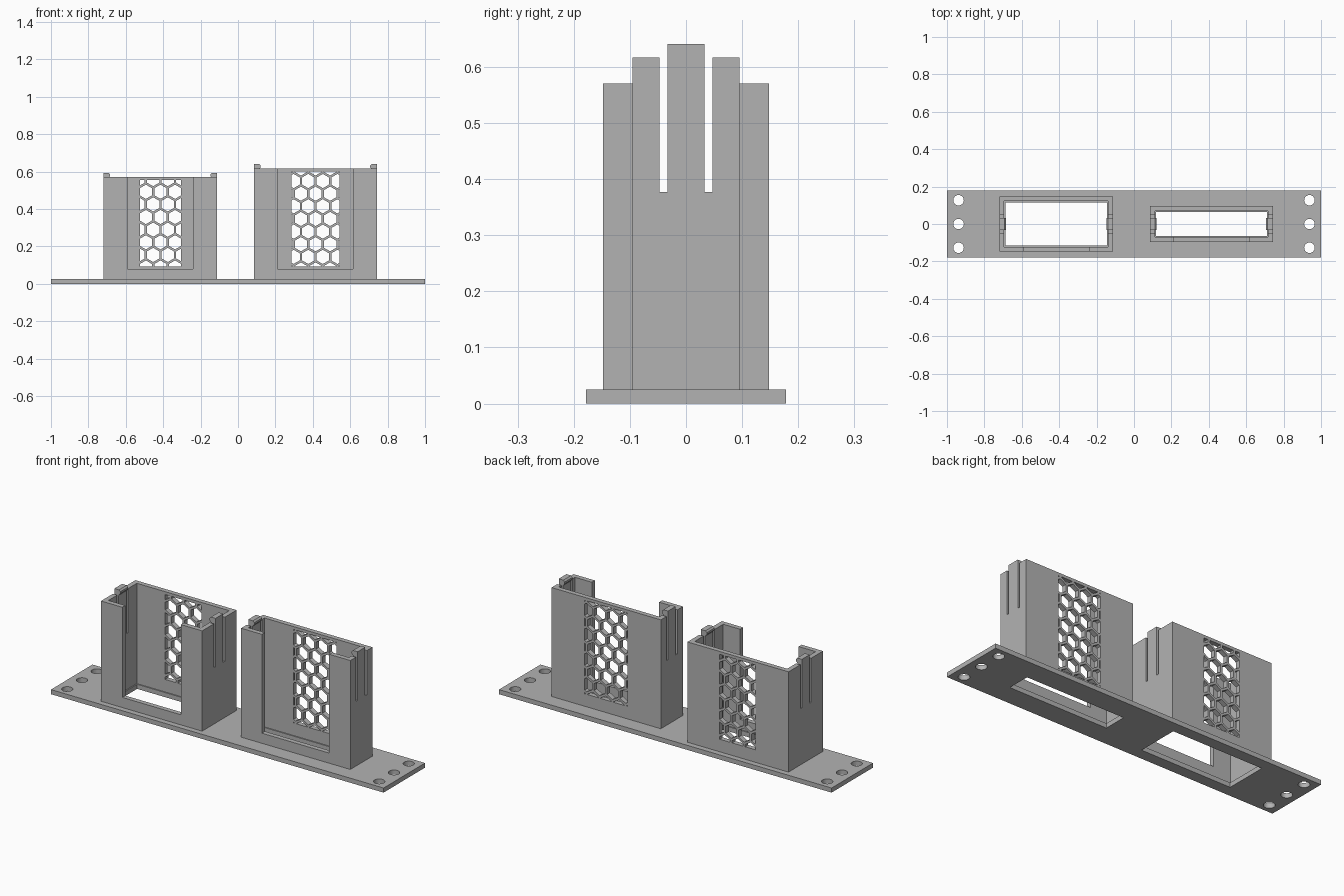
import bpy, bmesh, math
from mathutils import Matrix, Vector

cube = bpy.data.objects.get("Cube")
if cube:
    bpy.data.objects.remove(cube, do_unlink=True)

GREY = (0.45, 0.45, 0.45, 1)
grey = bpy.data.materials.new("plain grey")
grey.use_nodes = True
grey.diffuse_color = GREY
grey.node_tree.nodes["Principled BSDF"].inputs["Base Color"].default_value = GREY

PLATE = 0.025      # plate thickness
WALL = 0.026       # holder wall thickness
PITCH = 0.078      # honeycomb spacing
HEX_R = 0.038      # honeycomb hole radius


def new_object(name, bm):
    bmesh.ops.recalc_face_normals(bm, faces=bm.faces)
    mesh = bpy.data.meshes.new(name)
    bm.to_mesh(mesh)
    bm.free()
    obj = bpy.data.objects.new(name, mesh)
    obj.data.materials.append(grey)
    bpy.context.collection.objects.link(obj)
    return obj


def add_box(bm, x, y, z):
    size = Vector((x[1] - x[0], y[1] - y[0], z[1] - z[0]))
    mid = Vector((sum(x) / 2, sum(y) / 2, sum(z) / 2))
    bmesh.ops.create_cube(bm, size=1, matrix=Matrix.LocRotScale(mid, None, size))


def box(name, x, y, z):
    bm = bmesh.new()
    add_box(bm, x, y, z)
    return new_object(name, bm)


def boolean(obj, tool, operation="DIFFERENCE"):
    """Apply a boolean with the tool, then remove the tool."""
    tool.hide_render = True
    mod = obj.modifiers.new("cut", "BOOLEAN")
    mod.operation = operation
    mod.solver = "EXACT"
    mod.object = tool
    bpy.context.view_layer.objects.active = obj
    bpy.ops.object.modifier_apply(modifier=mod.name)
    bpy.data.objects.remove(tool, do_unlink=True)


def honeycomb(x, y, z):
    """Pointed-top hexagonal prisms trimmed to a rectangle."""
    bm = bmesh.new()
    row = PITCH * math.sqrt(3) / 2
    cx, cz = sum(x) / 2, sum(z) / 2
    rows = math.ceil((z[1] - z[0]) / row) + 1
    for r in range(rows):
        for c in range(-3, 4):
            hx = cx + (c + 0.5 * (r % 2)) * PITCH
            hz = cz + (r - (rows - 1) / 2) * row
            place = Matrix.Translation((hx, sum(y) / 2, hz)) @ Matrix.Rotation(math.pi / 2, 4, "X")
            ring = [place @ Vector((HEX_R * math.sin(a * math.pi / 3), HEX_R * math.cos(a * math.pi / 3), 0))
                    for a in range(6)]
            depth = Vector((0, (y[1] - y[0]) / 2, 0))
            near = [bm.verts.new(p - depth) for p in ring]
            far = [bm.verts.new(p + depth) for p in ring]
            bm.faces.new(near)
            bm.faces.new(far[::-1])
            for i in range(6):
                j = (i + 1) % 6
                bm.faces.new((near[j], near[i], far[i], far[j]))
    cells = new_object("honeycomb_cutter", bm)
    boolean(cells, box("trim", x, (y[0] - 0.1, y[1] + 0.1), z), "INTERSECT")
    return cells


def clip(name, wall_x, inward, top):
    """Snap hook on top of a side tongue; inward is the direction to the middle."""
    profile = [(0, 0), (0, 0.024), (0.028, 0.024), (0.036, 0.016), (0.036, 0.006), (WALL, -0.006), (WALL, 0)]
    bm = bmesh.new()
    face = bm.faces.new([bm.verts.new((wall_x + inward * u, -0.033, top + w)) for u, w in profile])
    out = bmesh.ops.extrude_face_region(bm, geom=[face], use_keep_orig=True)
    verts = [v for v in out["geom"] if isinstance(v, bmesh.types.BMVert)]
    bmesh.ops.translate(bm, verts=verts, vec=(0, 0.066, 0))
    return new_object(name, bm)


def holder(side, x, depth, top, door, mesh_x):
    """Open-topped holder with front cut-out, vented back and slotted sides."""
    shell = box(side + "_holder", x, (-depth, depth), (PLATE, top))
    inner = (x[0] + WALL, x[1] - WALL)
    boolean(shell, box("inside", inner, (WALL - depth, depth - WALL), (0, 1)))
    boolean(shell, box("front_gap", door, (-depth - 0.1, -depth + WALL + 0.01), (0.08, 1)))
    # thin slots freeing a springy tongue on each side
    bm = bmesh.new()
    for edge in x:
        for s in (-1, 1):
            ys = sorted((s * 0.033, s * 0.047))
            add_box(bm, (edge - 0.04, edge + 0.04), ys, (top - 0.24, 1))
    boolean(shell, new_object("slots", bm))
    boolean(shell, honeycomb(mesh_x, (depth - 0.04, depth + 0.02), (0.093, top - 0.016)))
    clip(side + "_holder_clip_right", x[0], 1, top)
    clip(side + "_holder_clip_left", x[1], -1, top)
    # matching floor opening, leaving a narrow ledge
    rim = WALL + 0.006
    boolean(plate, box("floor_opening", (x[0] + rim, x[1] - rim), (rim - depth, depth - rim), (-1, 1)))


# base plate with three screw holes at each end
plate = box("base_plate", (-1, 1), (-0.178, 0.178), (0, PLATE))
holes = bmesh.new()
for hx in (-0.938, 0.938):
    for hy in (-0.127, 0, 0.127):
        bmesh.ops.create_cone(holes, cap_ends=True, segments=32, radius1=0.028, radius2=0.028, depth=0.2,
                              matrix=Matrix.Translation((hx, hy, 0)))
boolean(plate, new_object("screw_holes", holes))

# deep holder on the right, slim taller one on the left
holder("right", (-0.72, -0.112), 0.148, 0.57, (-0.592, -0.24), (-0.523, -0.306))
holder("left", (0.085, 0.742), 0.095, 0.617, (0.21, 0.615), (0.286, 0.543))
